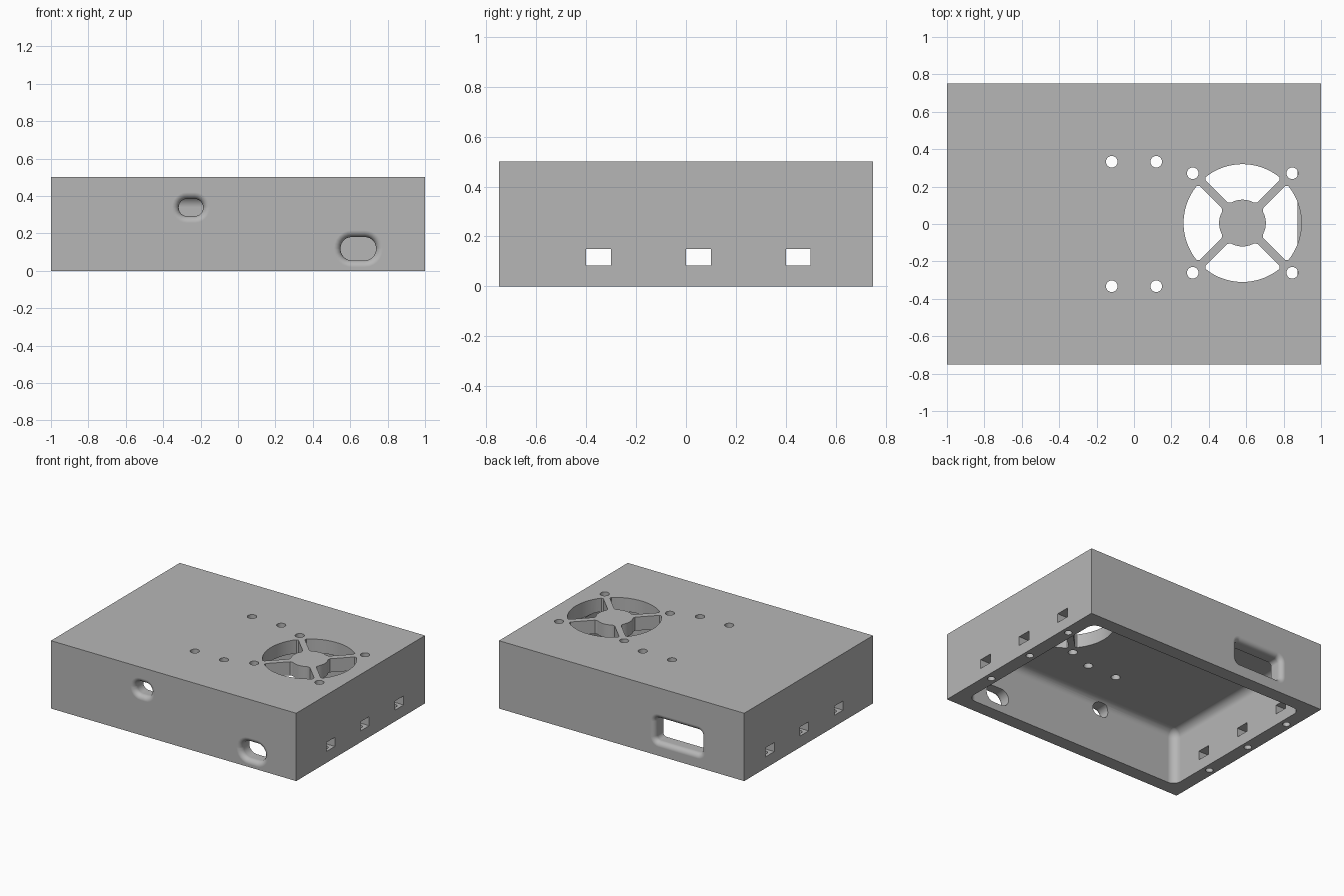
import bpy, bmesh, math
from mathutils import Vector

old = bpy.data.objects.get("Cube")
if old:
    bpy.data.objects.remove(old, do_unlink=True)

LENGTH, WIDTH, HEIGHT, WALL = 2.0, 1.5, 0.5, 0.1
FILLET = 0.06
CUT_DEPTH = 0.388      # underside of the holes in the lid
STEPS = 6

grey = bpy.data.materials.new("plain_grey")
grey.use_nodes = True
grey.diffuse_color = (0.47, 0.47, 0.47, 1)
grey.node_tree.nodes["Principled BSDF"].inputs["Base Color"].default_value = grey.diffuse_color


def rounded_rect(cx, cy, w, h, r=0.0, steps=STEPS):
    """Counter-clockwise outline; one point per corner when r is zero."""
    pts = []
    for i, (sx, sy) in enumerate([(1, 1), (-1, 1), (-1, -1), (1, -1)]):
        ox, oy = cx + sx * (w / 2 - r), cy + sy * (h / 2 - r)
        if r == 0:
            pts.append((ox, oy))
            continue
        for k in range(steps + 1):
            a = (i + k / steps) * math.pi / 2
            pts.append((ox + r * math.cos(a), oy + r * math.sin(a)))
    return pts


def disc(cx, cy, r, n=32):
    return [(cx + r * math.cos(math.tau * k / n), cy + r * math.sin(math.tau * k / n))
            for k in range(n)]


def place(outline, depth, axis):
    """Lift a flat outline into space at a position along an axis."""
    if axis == "z":
        return [Vector((a, b, depth)) for a, b in outline]
    if axis == "y":
        return [Vector((a, depth, b)) for a, b in outline]
    return [Vector((depth, a, b)) for a, b in outline]


def loft(name, rings):
    """Closed solid through a list of equal-length rings."""
    bm = bmesh.new()
    loops = [[bm.verts.new(p) for p in ring] for ring in rings]
    n = len(loops[0])
    for low, high in zip(loops, loops[1:]):
        for i in range(n):
            j = (i + 1) % n
            bm.faces.new((low[i], low[j], high[j], high[i]))
    bm.faces.new(loops[0][::-1])
    bm.faces.new(loops[-1])
    bmesh.ops.recalc_face_normals(bm, faces=bm.faces)
    mesh = bpy.data.meshes.new(name)
    bm.to_mesh(mesh)
    bm.free()
    obj = bpy.data.objects.new(name, mesh)
    bpy.context.collection.objects.link(obj)
    return obj


def prism(name, outline, start, end, axis="z"):
    return loft(name, [place(outline, start, axis), place(outline, end, axis)])


def select(obj):
    bpy.ops.object.select_all(action="DESELECT")
    obj.select_set(True)
    bpy.context.view_layer.objects.active = obj


def cut(obj, cutter):
    mod = obj.modifiers.new("cut", "BOOLEAN")
    mod.operation, mod.solver, mod.object = "DIFFERENCE", "EXACT", cutter
    select(obj)
    bpy.ops.object.modifier_apply(modifier=mod.name)
    bpy.data.objects.remove(cutter, do_unlink=True)


def quarter():
    return [k / STEPS * math.pi / 2 for k in range(STEPS + 1)]


def flared_opening(cx, cz, w, h, r, side, flare=0.036):
    """Opening in a long wall with a rounded outer edge; side is -1 front, 1 back."""
    def ring(grow, depth):
        outline = rounded_rect(cx, cz, w + 2 * grow, h + 2 * grow, r + grow)
        return place(outline, side * (WIDTH / 2 - depth), "y")
    rings = [ring(flare, -0.03)]
    rings += [ring(flare * (1 - math.sin(a)), flare * (1 - math.cos(a))) for a in quarter()]
    rings.append(ring(0, WALL + 0.06))
    return loft("opening_cutter", rings)


def fan_sector(cx, cy, inner, outer, half_spoke, facing, corner=0.012):
    """Ring segment between two spokes, its corners softened."""
    pts = []
    for radius, sign in ((outer, 1), (inner, -1)):
        spread = math.pi / 4 - math.asin(half_spoke / radius)
        trim = corner / radius
        # arc with a softened point at each end
        arc = [(radius - sign * corner, -spread)]
        arc += [(radius, (spread - trim) * (2 * k / 16 - 1)) for k in range(17)]
        arc.append((radius - sign * corner, spread))
        # keep the straight sides parallel to the spokes
        for end, s in ((0, -1), (-1, 1)):
            rad = arc[end][0]
            arc[end] = (rad, s * (math.pi / 4 - math.asin(half_spoke / rad)))
        pts += arc[::sign]
    return [(cx + r * math.cos(a + facing), cy + r * math.sin(a + facing)) for r, a in pts]


# Outer case block
case = prism("case_shell", rounded_rect(0, 0, LENGTH, WIDTH), 0, HEIGHT)
case.data.materials.append(grey)

# Cavity open underneath, filleted in its corners and under the lid
inner_l, inner_w, ceiling = LENGTH - 2 * WALL, WIDTH - 2 * WALL, HEIGHT - WALL
rings = [place(rounded_rect(0, 0, inner_l, inner_w, FILLET), -0.1, "z")]
for a in quarter():
    shrink = FILLET * (1 - math.cos(a))
    outline = rounded_rect(0, 0, inner_l - 2 * shrink, inner_w - 2 * shrink,
                           max(FILLET - shrink, 0.001))
    rings.append(place(outline, ceiling - FILLET * (1 - math.sin(a)), "z"))
cut(case, loft("cavity_cutter", rings))

# Nut slots through both end walls, with screw holes up from the rim
for y in (-0.35, 0.05, 0.45):
    cut(case, prism("slot_cutter", rounded_rect(y, 0.117, 0.1, 0.067), -1.1, 1.1, "x"))
    for x in (-0.95, 0.95):
        cut(case, prism("screw_cutter", disc(x, y, 0.026, 20), -0.1, 0.1))

# Front connector openings and the larger back opening
cut(case, flared_opening(-0.252, 0.338, 0.13, 0.092, 0.044, -1))
cut(case, flared_opening(0.643, 0.118, 0.19, 0.125, 0.06, -1))
cut(case, flared_opening(-0.46, 0.185, 0.38, 0.17, 0.03, 1))

# Fan vent: four sectors leaving a hub and diagonal spokes
FAN = (0.58, 0.005)
for k in range(4):
    sector = fan_sector(*FAN, 0.125, 0.315, 0.022, k * math.pi / 2)
    cut(case, prism("vent_cutter", sector, CUT_DEPTH, HEIGHT + 0.1))

# Fan screw holes and board mounting holes in the lid
for sx in (-1, 1):
    for sy in (-1, 1):
        for x, y in ((FAN[0] + sx * 0.266, FAN[1] + sy * 0.266), (sx * 0.119, sy * 0.333)):
            cut(case, prism("lid_hole_cutter", disc(x, y, 0.031), CUT_DEPTH, HEIGHT + 0.1))

# Smooth fillets and round walls, crisp edges
select(case)
bpy.ops.object.shade_smooth_by_angle(angle=math.radians(30))
weighted = case.modifiers.new("clean_normals", "WEIGHTED_NORMAL")
weighted.keep_sharp = True
